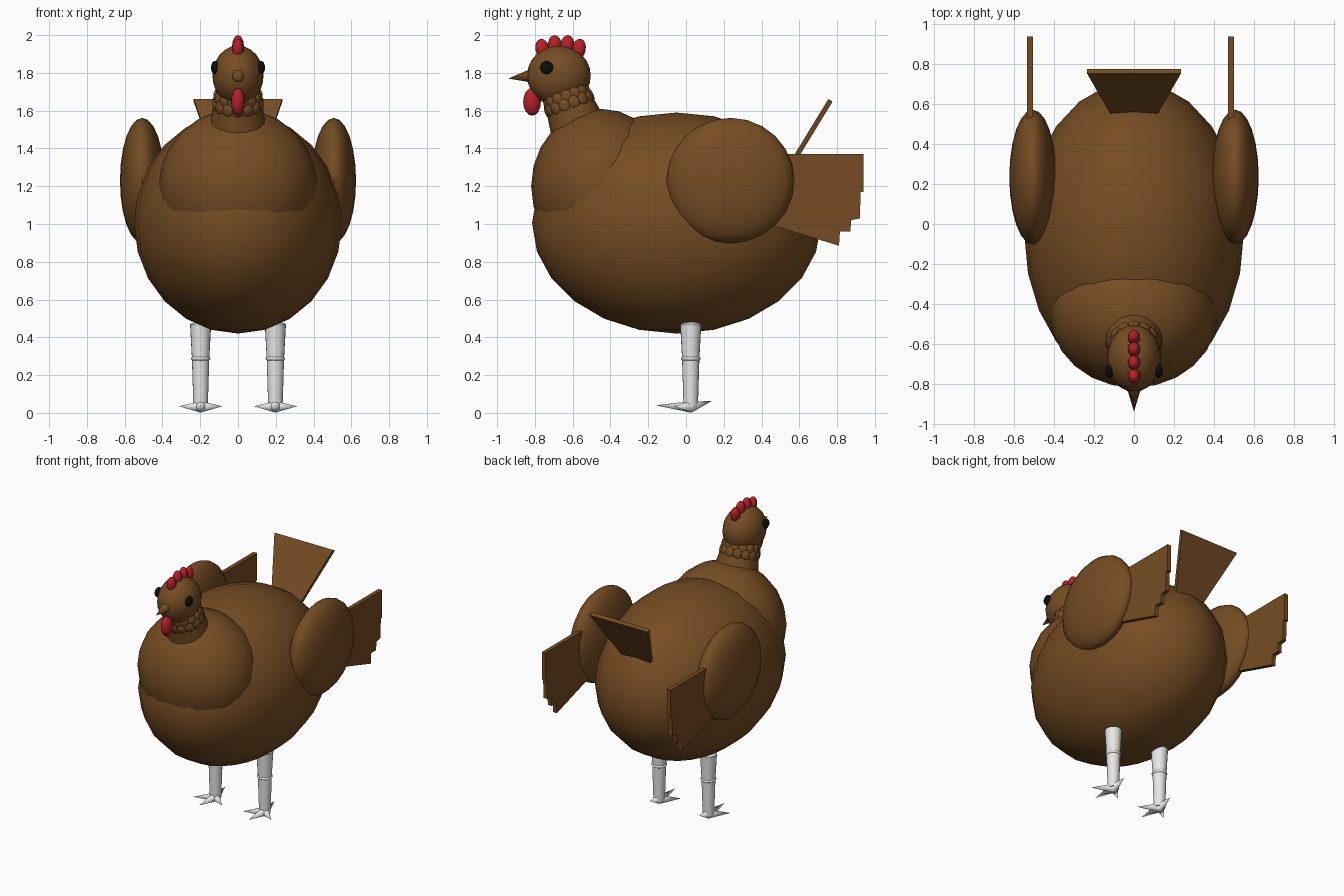
import bpy, bmesh, math
from mathutils import Vector, Matrix

cube = bpy.data.objects.get("Cube")
if cube:
    bpy.data.objects.remove(cube, do_unlink=True)


def material(name, rgb, rough=0.7):
    m = bpy.data.materials.new(name)
    m.use_nodes = True
    m.diffuse_color = (*rgb, 1)
    node = m.node_tree.nodes["Principled BSDF"]
    node.inputs["Base Color"].default_value = (*rgb, 1)
    node.inputs["Roughness"].default_value = rough
    return m


brown = material("feather brown", (0.18, 0.073, 0.017))
red = material("comb red", (0.45, 0.015, 0.022))
black = material("eye black", (0.004, 0.004, 0.004))
white = material("leg white", (0.8, 0.8, 0.8))


def finish(bm, name, mat, smooth=True):
    bmesh.ops.recalc_face_normals(bm, faces=bm.faces)
    mesh = bpy.data.meshes.new(name)
    bm.to_mesh(mesh)
    bm.free()
    mesh.materials.append(mat)
    obj = bpy.data.objects.new(name, mesh)
    bpy.context.collection.objects.link(obj)
    if smooth:
        bpy.ops.object.select_all(action="DESELECT")
        obj.select_set(True)
        bpy.context.view_layer.objects.active = obj
        bpy.ops.object.shade_smooth_by_angle(angle=math.radians(40))
    return obj


def add_ball(bm, centre, radii, turn=None, seg=24):
    turn = turn or Matrix()
    bmesh.ops.create_uvsphere(
        bm, u_segments=seg, v_segments=seg // 2, radius=1,
        matrix=Matrix.Translation(centre) @ turn @ Matrix.Diagonal((*radii, 1)))


def add_cone(bm, start, end, r1, r2, seg=20):
    a, b = Vector(start), Vector(end)
    turn = (b - a).to_track_quat("Z", "Y").to_matrix().to_4x4()
    bmesh.ops.create_cone(bm, cap_ends=True, segments=seg, radius1=r1, radius2=r2,
                          depth=(b - a).length,
                          matrix=Matrix.Translation((a + b) / 2) @ turn)


def ball(name, mat, centre, radii, turn=None, seg=24):
    bm = bmesh.new()
    add_ball(bm, centre, radii, turn, seg)
    return finish(bm, name, mat)


def cone(name, mat, start, end, r1, r2, seg=20):
    bm = bmesh.new()
    add_cone(bm, start, end, r1, r2, seg)
    return finish(bm, name, mat)


def plate(name, mat, points, thickness):
    """Flat outline extruded both ways along its normal."""
    bm = bmesh.new()
    face = bm.faces.new([bm.verts.new(p) for p in points])
    face.normal_update()
    n = face.normal.copy() * thickness
    bmesh.ops.translate(bm, verts=bm.verts, vec=-n / 2)
    new = bmesh.ops.extrude_face_region(bm, geom=[face], use_keep_orig=True)
    bmesh.ops.translate(bm, vec=n, verts=[
        v for v in new["geom"] if isinstance(v, bmesh.types.BMVert)])
    return finish(bm, name, mat, smooth=False)


# Body and breast
ball("body", brown, (0, -0.05, 1.005), (0.55, 0.765, 0.585))
ball("breast", brown, (0, -0.45, 1.2), (0.42, 0.37, 0.41))

# Neck with two rows of ruff feathers
neck_top, neck_base = Vector((0, -0.66, 1.75)), Vector((0, -0.56, 1.48))
cone("neck", brown, neck_base, neck_top, 0.155, 0.108, 24)
axis = (neck_top - neck_base).normalized()
side, back = Vector((1, 0, 0)), axis.cross(Vector((1, 0, 0)))
bm = bmesh.new()
for row, (t, radius) in enumerate(((0.72, 0.115), (0.58, 0.122))):
    for i in range(14):
        a = math.tau * (i + row / 2) / 14
        out = side * math.cos(a) + back * math.sin(a)
        turn = Matrix((axis.cross(out), out, axis)).transposed().to_4x4()
        add_ball(bm, neck_base.lerp(neck_top, t) + out * radius,
                 (0.033, 0.016, 0.038), turn, 12)
finish(bm, "neck_ruff", brown)

# Head, beak, comb and wattle
ball("head", brown, (0, -0.673, 1.785), (0.135, 0.169, 0.16))
cone("beak", brown, (0, -0.80, 1.787), (0, -0.94, 1.77), 0.042, 0, 16)
bm = bmesh.new()
for y, z, lean in ((-0.76, 1.925, 12), (-0.694, 1.944, 4),
                   (-0.628, 1.944, -4), (-0.568, 1.925, -12)):
    add_ball(bm, (0, y, z), (0.031, 0.037, 0.056),
             Matrix.Rotation(math.radians(lean), 4, "X"), 16)
finish(bm, "comb", red)
ball("wattle", red, (0, -0.815, 1.647), (0.037, 0.047, 0.074), seg=16)

# Tail plate leaning back
plate("tail", brown, [(-0.1, 0.53, 1.27), (0.1, 0.53, 1.27),
                      (0.235, 0.765, 1.655), (-0.235, 0.765, 1.655)], 0.026)

# Stepped wing-feather outline as (y, z)
fan = [(0.4, 1.37), (0.94, 1.37), (0.94, 1.17), (0.925, 1.17), (0.92, 1.03),
       (0.875, 1.02), (0.87, 0.96), (0.815, 0.96), (0.81, 0.885), (0.4, 1.01)]

for label, s in (("left", 1), ("right", -1)):
    ball(label + "_eye", black, (s * 0.123, -0.737, 1.828), (0.02, 0.035, 0.035), seg=16)

    # Wing and its feathers
    ball(label + "_wing", brown, (s * 0.507, 0.235, 1.23), (0.118, 0.338, 0.332))
    x = 0.485 if s > 0 else -0.52
    plate(label + "_wing_feathers", brown, [(x, y, z) for y, z in fan], 0.03)

    # Leg in two segments with a knee band
    lx, ly = s * 0.198, 0.025
    cone(label + "_upper_leg", white, (lx, ly, 0.29), (lx, ly, 0.47), 0.046, 0.056)
    ball(label + "_leg_top", white, (lx, ly, 0.465), (0.056, 0.056, 0.018))
    cone(label + "_lower_leg", white, (lx, ly, 0.03), (lx, ly, 0.29), 0.038, 0.046)
    ball(label + "_knee_band", white, (lx, ly, 0.288), (0.052, 0.052, 0.02))

    # Foot with three front toes and one back toe
    bm = bmesh.new()
    for dx, dy, z in ((0, -0.185, 0.04), (-0.115, -0.09, 0.035),
                      (0.115, -0.09, 0.035), (0, 0.11, 0.062)):
        add_cone(bm, (lx, ly, 0.032), (lx + dx, ly + dy, z), 0.03, 0, 12)
    finish(bm, label + "_foot", white)
